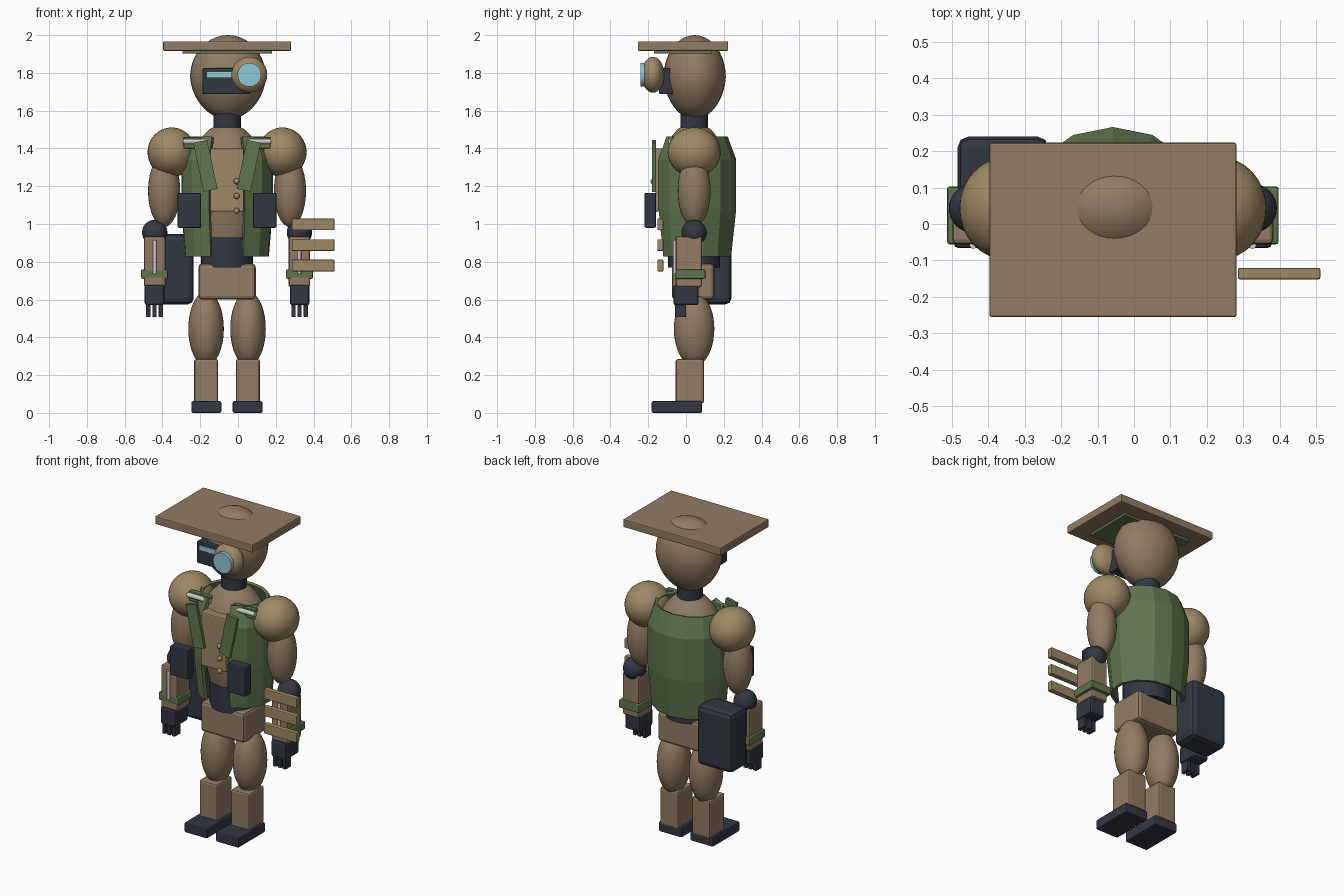
import bpy, bmesh, math
from mathutils import Matrix

if "Cube" in bpy.data.objects:
    bpy.data.objects.remove(bpy.data.objects["Cube"])

CX, CY = -0.058, 0.043   # body axis


def mat(name, r, g, b):
    m = bpy.data.materials.new(name)
    m.diffuse_color = (r, g, b, 1)
    m.use_nodes = True
    m.node_tree.nodes["Principled BSDF"].inputs["Base Color"].default_value = m.diffuse_color
    return m


BROWN = mat("brown", 0.28, 0.20, 0.125)
TAN = mat("tan", 0.34, 0.25, 0.13)
GREEN = mat("green", 0.12, 0.18, 0.08)
DARK = mat("dark", 0.032, 0.039, 0.055)
GLASS = mat("glass", 0.28, 0.58, 0.66)


def make(name, bm, material, smooth=False):
    bmesh.ops.recalc_face_normals(bm, faces=bm.faces)
    me = bpy.data.meshes.new(name)
    bm.to_mesh(me)
    bm.free()
    ob = bpy.data.objects.new(name, me)
    bpy.context.collection.objects.link(ob)
    if material:
        me.materials.append(material)
    if smooth:
        bpy.ops.object.select_all(action='DESELECT')
        ob.select_set(True)
        bpy.context.view_layer.objects.active = ob
        bpy.ops.object.shade_smooth_by_angle(angle=math.radians(35))
    return ob


def box(name, x, y, z, material, bevel=0.008):
    bm = bmesh.new()
    bmesh.ops.create_cube(bm, size=1)
    for v in bm.verts:
        v.co = [(lo + hi) / 2 + c * (hi - lo) for c, (lo, hi) in zip(v.co, (x, y, z))]
    if bevel:
        bmesh.ops.bevel(bm, geom=bm.edges[:], offset=bevel, segments=2, affect='EDGES', profile=0.5)
    return make(name, bm, material)


def side_box(name, s, x, y, z, material, bevel=0.008):
    """Box whose x range is measured outward from the body axis on side s."""
    return box(name, sorted(CX + s * v for v in x), y, z, material, bevel)


def ball(name, c, r, material, taper=0.0):
    bm = bmesh.new()
    bmesh.ops.create_uvsphere(bm, u_segments=32, v_segments=20, radius=1)
    for v in bm.verts:
        k = 1 + taper * min(v.co.z, 0)
        v.co = (c[0] + v.co.x * r[0] * k, c[1] + v.co.y * r[1] * k, c[2] + v.co.z * r[2])
    return make(name, bm, material, True)


def rod(name, c, r, length, material, axis='Z', tilt=0.0):
    bm = bmesh.new()
    bmesh.ops.create_cone(bm, cap_ends=True, segments=28, radius1=r, radius2=r, depth=length)
    rot = {'Z': Matrix(), 'Y': Matrix.Rotation(math.pi / 2, 4, 'X'),
           'X': Matrix.Rotation(math.pi / 2, 4, 'Y')}[axis]
    bm.transform(Matrix.Translation(c) @ Matrix.Rotation(tilt, 4, 'Y') @ rot)
    return make(name, bm, material, True)


def loft(name, rings, angles, material, closed, smooth, cy=CY):
    """Elliptical rings (z, rx, ry) joined; angle 0 faces the front."""
    bm = bmesh.new()
    rows = [[bm.verts.new((CX + rx * math.sin(a), cy - ry * math.cos(a), z)) for a in angles]
            for z, rx, ry in rings]
    n = len(angles)
    for lo, hi in zip(rows, rows[1:]):
        for i in range(n if closed else n - 1):
            j = (i + 1) % n
            bm.faces.new((lo[i], lo[j], hi[j], hi[i]))
    if closed:
        bm.faces.new(rows[0][::-1])
        bm.faces.new(rows[-1])
    return make(name, bm, material, smooth)


# head, hat board and neck
ball("head", (CX + 0.005, 0.046, 1.777), (0.201, 0.165, 0.223), BROWN, 0.08)
box("hat_board", (-0.397, 0.281), (-0.255, 0.223), (1.917, 1.967), BROWN, 0.006)
box("hat_lining", (-0.295, 0.18), (-0.17, 0.135), (1.902, 1.92), GREEN, 0.003)
rod("neck", (CX, CY, 1.54), 0.073, 0.09, DARK)

# visor and large eye
box("visor", (-0.188, 0.065), (-0.142, -0.07), (1.687, 1.825), DARK)
box("visor_slit", (-0.165, 0.0), (-0.146, -0.13), (1.775, 1.805), GLASS, 0.002)
ball("eye_housing", (0.06, -0.175, 1.79), (0.095, 0.06, 0.095), TAN)
rod("eye_lens", (0.06, -0.227, 1.79), 0.063, 0.03, GLASS, 'Y')

# torso and waist
ring = [2 * math.pi * i / 36 for i in range(36)]
loft("torso", [(0.91, 0.135, 0.13), (1.06, 0.175, 0.165), (1.25, 0.2, 0.185), (1.37, 0.19, 0.17),
               (1.45, 0.145, 0.13), (1.50, 0.095, 0.09), (1.525, 0.05, 0.05)], ring, BROWN, True, True)
rod("waist", (CX, CY, 0.85), 0.138, 0.16, DARK)
box("chest_panel", (CX - 0.09, CX + 0.09), (-0.162, -0.09), (1.065, 1.40), TAN)
for z in (1.07, 1.148, 1.226):
    ball("chest_button", (-0.007, -0.172, z), (0.016, 0.016, 0.016), TAN)
box("pelvis", (CX - 0.152, CX + 0.152), (-0.075, 0.15), (0.60, 0.79), BROWN, 0.02)

# open faceted vest
gap, n = 0.39, 12
arc = [gap + (2 * math.pi - 2 * gap) * i / n for i in range(n + 1)]
vest = loft("vest", [(0.83, 0.217, 0.178), (1.08, 0.238, 0.205), (1.34, 0.238, 0.205), (1.46, 0.2, 0.16)],
            arc, GREEN, False, False, 0.052)
sol = vest.modifiers.new("thickness", 'SOLIDIFY')
sol.thickness = 0.018
sol.offset = 0

# hip pack
box("hip_pack", (-0.484, -0.235), (0.07, 0.24), (0.575, 0.948), DARK, 0.03)

for s, side in ((-1, "left"), (1, "right")):
    # vest trim: lapel, strap pad, pin and pouch
    bm = bmesh.new()
    bmesh.ops.create_cube(bm, size=1)
    bm.transform(Matrix.Translation((CX + s * 0.115, -0.17, 1.308))
                 @ Matrix.Rotation(s * math.radians(12), 4, 'Y')
                 @ Matrix.Diagonal((0.075, 0.02, 0.265, 1)))
    make(side + "_lapel", bm, GREEN)
    side_box(side + "_strap_pad", s, (0.075, 0.23), (-0.075, -0.045), (1.40, 1.46), GREEN, 0.004)
    rod(side + "_pin", (CX + s * 0.153, -0.08, 1.437), 0.014, 0.16, None, 'X')
    side_box(side + "_pouch", s, (0.137, 0.262), (-0.22, -0.158), (0.98, 1.165), DARK)

    # arm
    ball(side + "_shoulder", (CX + s * 0.293, CY, 1.38), (0.128, 0.14, 0.131), TAN)
    ball(side + "_upper_arm", (CX + s * 0.333, CY, 1.175), (0.085, 0.087, 0.19), BROWN)
    ball(side + "_elbow", (CX + s * 0.383, CY, 0.955), (0.067, 0.067, 0.067), DARK)
    side_box(side + "_forearm", s, (0.326, 0.44), (-0.055, 0.085), (0.665, 0.935), BROWN, 0.012)
    rod(side + "_forearm_rod", (CX + s * 0.383, -0.058, 0.825), 0.01, 0.18, None)
    side_box(side + "_cuff", s, (0.313, 0.455), (-0.056, 0.103), (0.71, 0.76), GREEN)
    side_box(side + "_hand", s, (0.332, 0.436), (-0.066, 0.066), (0.57, 0.678), DARK, 0.012)
    for i in (-1, 0, 1):
        f = 0.384 + i * 0.033
        side_box(side + "_finger", s, (f - 0.011, f + 0.011), (-0.057, 0.0), (0.508, 0.59), DARK, 0.003)

    # leg
    ball(side + "_thigh", (CX + s * 0.111, CY, 0.445), (0.094, 0.107, 0.197), BROWN)
    side_box(side + "_shin", s, (0.047, 0.174), (-0.055, 0.095), (0.05, 0.285), BROWN, 0.012)
    side_box(side + "_foot", s, (0.03, 0.188), (-0.182, 0.085), (0.0, 0.062), DARK)

# forearm slats
for z in (0.78, 0.888, 0.998):
    box("arm_slat", (0.285, 0.511), (-0.152, -0.12), (z - 0.031, z + 0.031), TAN, 0.005)
